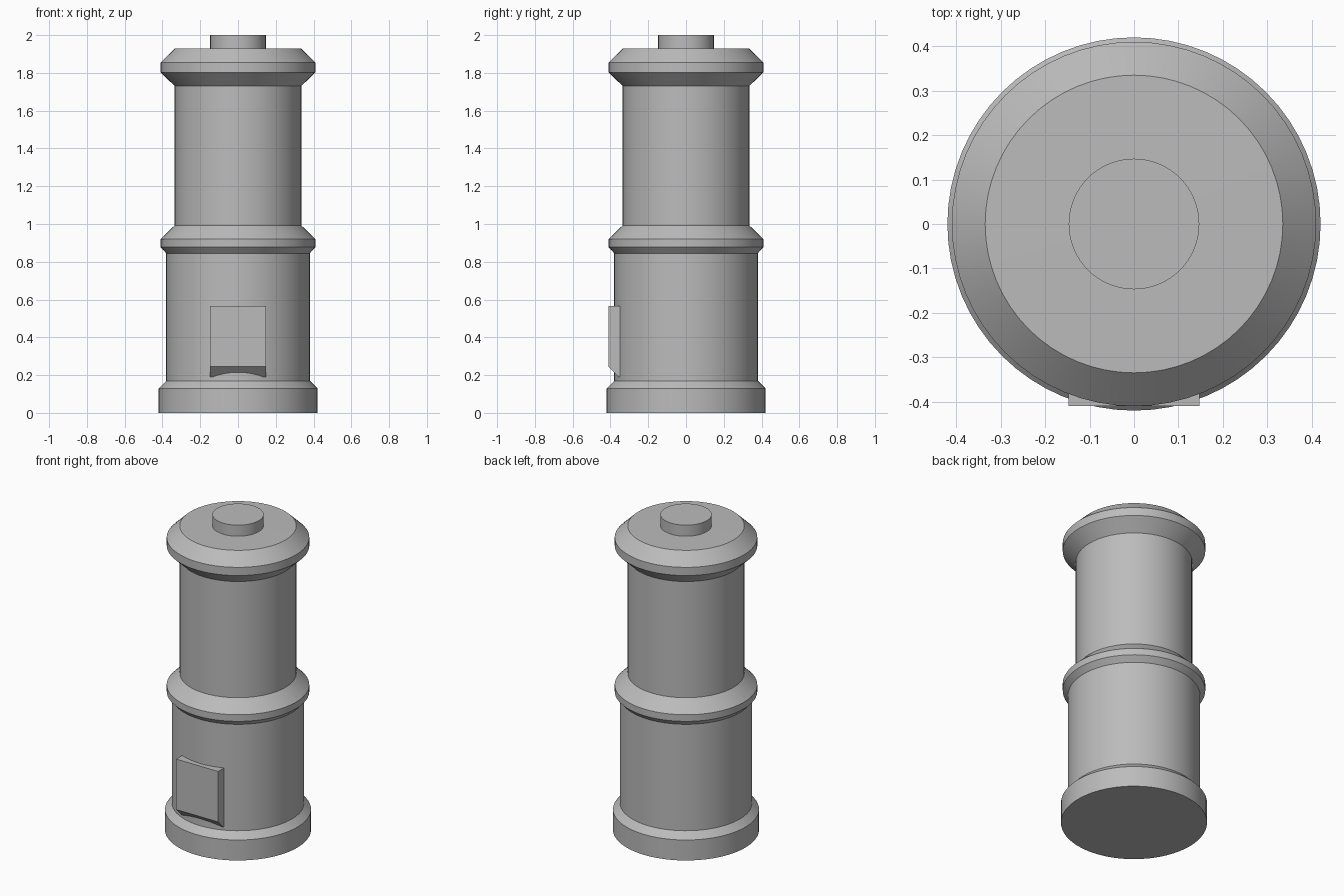
import bpy, bmesh, math

if "Cube" in bpy.data.objects:
    bpy.data.objects.remove(bpy.data.objects["Cube"])

grey = bpy.data.materials.new("stone grey")
grey.diffuse_color = (0.5, 0.5, 0.5, 1)
grey.use_nodes = True
grey.node_tree.nodes["Principled BSDF"].inputs["Base Color"].default_value = grey.diffuse_color


def finish(bm, name, smooth):
    bmesh.ops.remove_doubles(bm, verts=bm.verts, dist=1e-5)
    bmesh.ops.recalc_face_normals(bm, faces=bm.faces)
    mesh = bpy.data.meshes.new(name)
    bm.to_mesh(mesh)
    bm.free()
    mesh.materials.append(grey)
    ob = bpy.data.objects.new(name, mesh)
    bpy.context.collection.objects.link(ob)
    if smooth:
        bpy.ops.object.select_all(action='DESELECT')
        ob.select_set(True)
        bpy.context.view_layer.objects.active = ob
        bpy.ops.object.shade_smooth_by_angle(angle=math.radians(25))
    return ob


def lathe(name, profile, sides=64):
    """Spin a (radius, height) profile round the z axis and cap both ends."""
    bm = bmesh.new()
    rings = [[bm.verts.new((r * math.cos(i * math.tau / sides),
                            r * math.sin(i * math.tau / sides), z))
              for i in range(sides)] for r, z in profile]
    for low, high in zip(rings, rings[1:]):
        for i in range(sides):
            j = (i + 1) % sides
            bm.faces.new((low[i], low[j], high[j], high[i]))
    bm.faces.new(rings[0][::-1])
    bm.faces.new(rings[-1])
    return finish(bm, name, True)


# Tower: plinth, lower drum, middle moulding, upper drum, cornice and top knob
lathe("tower_body", [
    (0.42, 0.0), (0.42, 0.13), (0.38, 0.17),
    (0.38, 0.845), (0.41, 0.878), (0.41, 0.92), (0.335, 0.993),
    (0.335, 1.73), (0.41, 1.803), (0.41, 1.855), (0.335, 1.928),
    (0.147, 1.93), (0.147, 2.0)])

# Door panel: side profile with a sloped underside, extruded across x
bm = bmesh.new()
side = [(-0.41, 0.565), (-0.41, 0.245), (-0.355, 0.19), (-0.33, 0.19), (-0.33, 0.565)]
left, right = [[bm.verts.new((x, y, z)) for y, z in side] for x in (-0.147, 0.147)]
bm.faces.new(left)
bm.faces.new(right[::-1])
for i in range(len(side)):
    j = (i + 1) % len(side)
    bm.faces.new((left[i], left[j], right[j], right[i]))
finish(bm, "door_panel", False)
